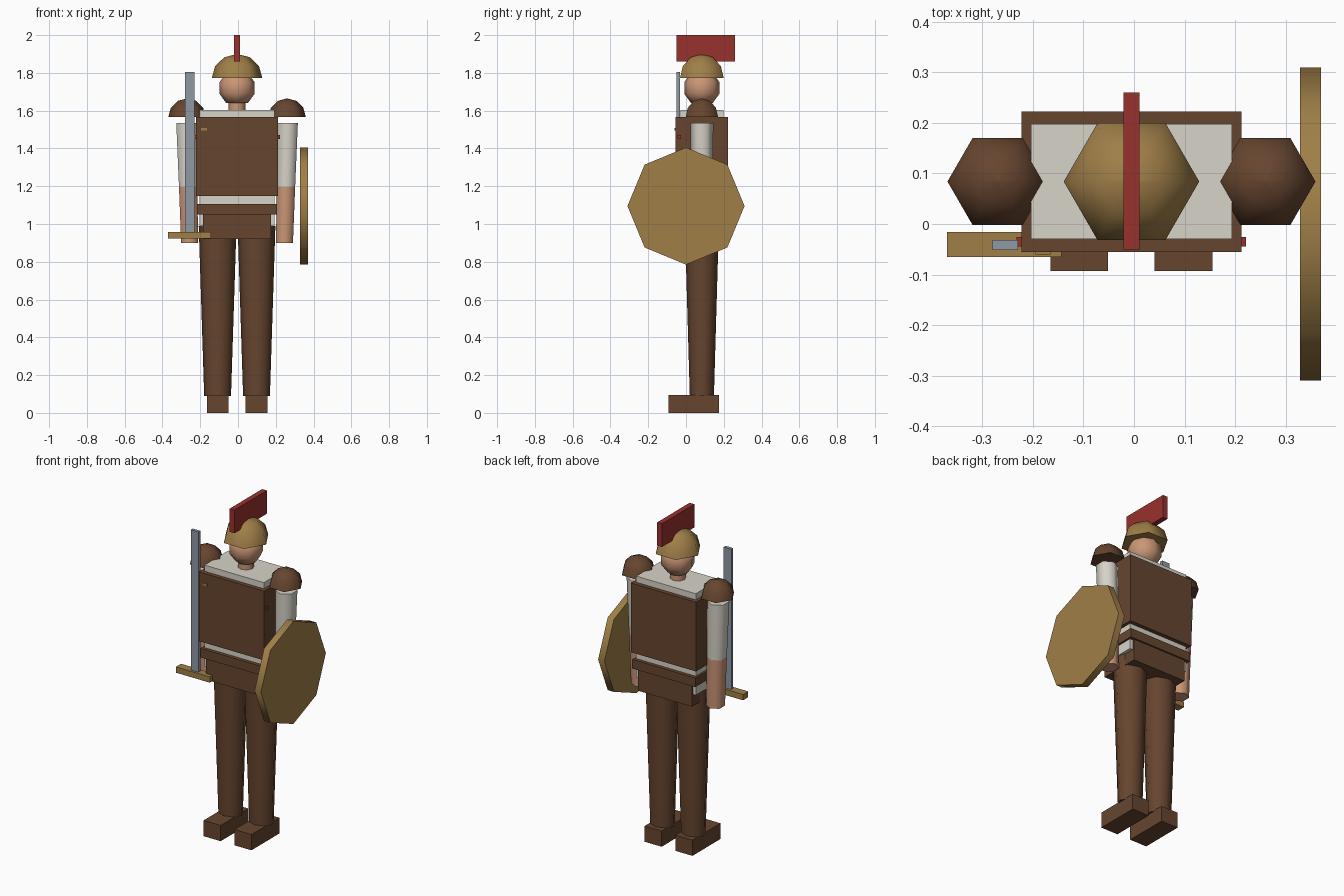
import bpy, bmesh, math

cube = bpy.data.objects.get("Cube")
if cube:
    bpy.data.objects.remove(cube, do_unlink=True)

CX, CY = -0.005, 0.084  # body axis


def linear(v):
    v /= 255
    return v / 12.92 if v <= 0.04045 else ((v + 0.055) / 1.055) ** 2.4


def material(name, *rgb):
    mat = bpy.data.materials.new(name)
    mat.use_nodes = True
    colour = [linear(v) for v in rgb] + [1]
    mat.diffuse_color = colour
    mat.node_tree.nodes["Principled BSDF"].inputs["Base Color"].default_value = colour
    return mat


leather = material("brown leather", 102, 69, 47)
brass = material("brass", 160, 127, 72)
cloth = material("off white cloth", 214, 211, 200)
red = material("crest red", 152, 50, 46)
steel = material("steel", 143, 153, 165)
skin = material("skin", 202, 150, 118)


def finish(name, bm, mat, smooth=False):
    bmesh.ops.recalc_face_normals(bm, faces=bm.faces)
    mesh = bpy.data.meshes.new(name)
    bm.to_mesh(mesh)
    bm.free()
    mesh.materials.append(mat)
    obj = bpy.data.objects.new(name, mesh)
    bpy.context.collection.objects.link(obj)
    if smooth:
        bpy.ops.object.select_all(action="DESELECT")
        obj.select_set(True)
        bpy.context.view_layer.objects.active = obj
        bpy.ops.object.shade_smooth_by_angle(angle=math.radians(62))
    return obj


def box(name, mat, x, y, z):
    """Box from (low, high) ranges on each axis."""
    bm = bmesh.new()
    bmesh.ops.create_cube(bm, size=1)
    for v in bm.verts:
        for i, (low, high) in enumerate((x, y, z)):
            v.co[i] = low if v.co[i] < 0 else high
    return finish(name, bm, mat)


def loft(name, mat, rings, sides, phase=0, flatten=1):
    """Skin stacked polygon rings given as (x, y, z, radius), capped at both ends."""
    bm = bmesh.new()
    loops = []
    for x, y, z, r in rings:
        angles = [phase + math.tau * i / sides for i in range(sides)]
        loops.append([bm.verts.new((x + r * math.cos(a), y + r * flatten * math.sin(a), z))
                      for a in angles])
    for low, high in zip(loops, loops[1:]):
        for i in range(sides):
            j = (i + 1) % sides
            bm.faces.new((low[i], low[j], high[j], high[i]))
    bm.faces.new(loops[0])
    bm.faces.new(loops[-1])
    bmesh.ops.remove_doubles(bm, verts=bm.verts, dist=0.0001)
    return finish(name, bm, mat, True)


def ball(name, mat, x, z, radius, height, start, steps, sides):
    """Sphere section from the start angle up to the pole."""
    rings = []
    for i in range(steps + 1):
        a = math.radians(start + (89.8 - start) * i / steps)
        rings.append((x, CY, z + height * math.sin(a), radius * math.cos(a)))
    return loft(name, mat, rings, sides)


def centred(middle, half):
    return middle - half, middle + half


# Torso layers
box("tunic", cloth, centred(CX, 0.199), centred(CY, 0.114), (0.99, 1.603))
box("cuirass", leather, centred(CX, 0.218), centred(CY, 0.139), (1.148, 1.566))
box("belt", leather, centred(CX, 0.211), centred(CY, 0.135), (1.05, 1.105))
box("skirt", leather, centred(CX, 0.18), centred(CY, 0.125), (0.92, 1.05))
box("chest_strap", red, centred(CX, 0.227), (-0.045, -0.026), (1.45, 1.47))
box("brooch", brass, (-0.195, -0.165), (-0.06, -0.05), (1.495, 1.508))

# Head, helmet and crest
loft("neck", skin, [(CX, CY, 1.59, 0.045), (CX, CY, 1.69, 0.045)], 8)
ball("head", skin, CX, 1.72, 0.098, 0.098, -54, 4, 8)
ball("helmet", brass, CX, 1.772, 0.134, 0.128, 0, 3, 6)
box("crest", red, centred(CX, 0.016), (-0.05, 0.26), (1.86, 2.0))

# Limbs
for side, s in (("left", 1), ("right", -1)):
    ball(side + "_shoulder_pad", leather, CX + s * 0.265, 1.566, 0.099, 0.099, 0, 3, 6)
    shoulder = (CX + s * 0.269, CY, 1.534, 0.061)
    elbow = (CX + s * 0.259, CY, 1.196, 0.056)
    wrist = (CX + s * 0.251, CY, 0.90, 0.052)
    loft(side + "_sleeve", cloth, [elbow, shoulder], 6, math.pi / 2)
    loft(side + "_forearm", skin, [wrist, elbow], 6, math.pi / 2)
    hip = CX + s * 0.103
    loft(side + "_leg", leather, [(hip, CY, 0.09, 0.071), (hip, CY, 0.99, 0.1)], 8, 0, 0.9)
    box(side + "_foot", leather, centred(hip, 0.057), (-0.093, 0.174), (0, 0.095))

# Sword
box("sword_blade", steel, (-0.28, -0.229), (-0.051, -0.032), (0.957, 1.804))
box("sword_guard", brass, (-0.37, -0.143), (-0.065, -0.016), (0.922, 0.957))

# Shield disc turned to face sideways
shield = loft("shield", brass, [(0, 0, -0.021, 0.31), (0, 0, 0.021, 0.31)], 8)
shield.rotation_euler = (0, math.pi / 2, 0)
shield.location = (0.349, 0, 1.095)
